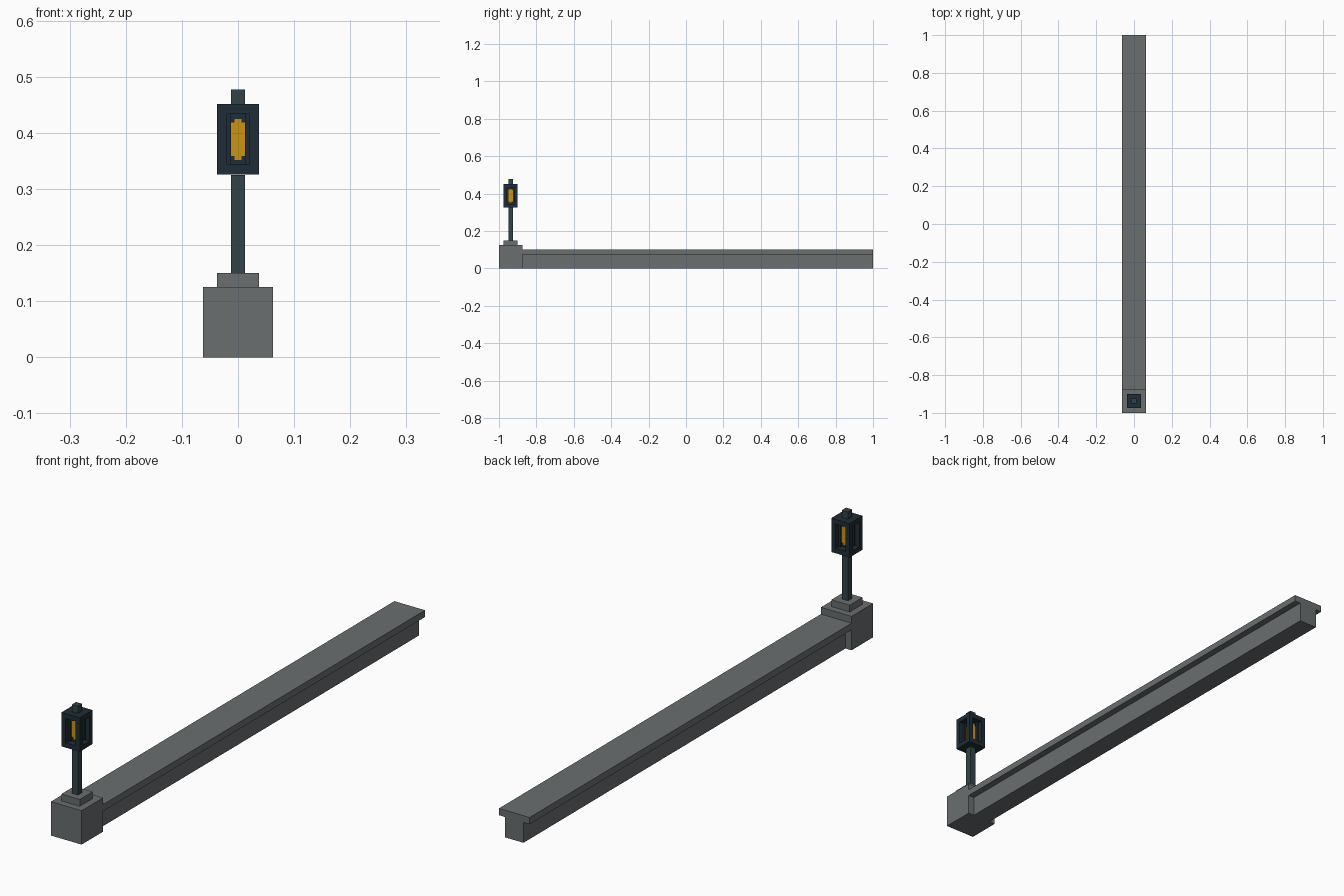
import bpy
import bmesh
from mathutils import Vector

cube = bpy.data.objects.get("Cube")
if cube:
    bpy.data.objects.remove(cube, do_unlink=True)


def material(name, srgb):
    """Flat material from 0-255 sRGB values."""
    lin = [((c / 255 + 0.055) / 1.055) ** 2.4 for c in srgb] + [1.0]
    m = bpy.data.materials.new(name)
    m.use_nodes = True
    m.diffuse_color = lin
    bsdf = m.node_tree.nodes["Principled BSDF"]
    bsdf.inputs["Base Color"].default_value = lin
    bsdf.inputs["Roughness"].default_value = 0.9
    return m


STONE = material("grey stone", (106, 110, 112))
METAL = material("dark green metal", (50, 68, 73))
FRAME = material("dark navy metal", (32, 44, 54))
GLOW = material("amber glow", (204, 149, 18))


def add_boxes(bm, boxes):
    """Each box is a (low corner, high corner) pair."""
    for lo, hi in boxes:
        lo, hi = Vector(lo), Vector(hi)
        verts = bmesh.ops.create_cube(bm, size=1)["verts"]
        for v in verts:
            v.co = (lo + hi) / 2 + v.co * (hi - lo)


def finish(bm, name, mat):
    mesh = bpy.data.meshes.new(name)
    bm.to_mesh(mesh)
    bm.free()
    mesh.materials.append(mat)
    obj = bpy.data.objects.new(name, mesh)
    bpy.context.collection.objects.link(obj)
    return obj


def box(name, half_x, y, z, mat):
    bm = bmesh.new()
    add_boxes(bm, [((-half_x, y[0], z[0]), (half_x, y[1], z[1]))])
    return finish(bm, name, mat)


LAMP_Y = -0.9375   # centre line of the lamp


def lamp_box(name, half, z, mat):
    return box(name, half, (LAMP_Y - half, LAMP_Y + half), z, mat)


# Rail: a T-shaped beam, extruded along y
profile = [(-0.0375, 0), (0.0375, 0), (0.0375, 0.075), (0.0625, 0.075),
           (0.0625, 0.1), (-0.0625, 0.1), (-0.0625, 0.075), (-0.0375, 0.075)]
bm = bmesh.new()
end = bm.faces.new([bm.verts.new((x, -0.875, z)) for x, z in profile])
ext = bmesh.ops.extrude_face_region(bm, geom=[end])["geom"]
bmesh.ops.translate(bm, vec=(0, 1.875, 0),
                    verts=[g for g in ext if isinstance(g, bmesh.types.BMVert)])
bmesh.ops.recalc_face_normals(bm, faces=bm.faces)
finish(bm, "rail_beam", STONE)

# Pier, plinth, post and cap
lamp_box("end_pier", 0.0625, (0, 0.125), STONE)
lamp_box("plinth", 0.0375, (0.125, 0.15), STONE)
lamp_box("lamp_post", 0.0125, (0.15, 0.325), METAL)
lamp_box("lantern_cap", 0.0125, (0.45, 0.477), METAL)

# Lantern: a box with a deep window pocket in each side
bm = bmesh.new()
add_boxes(bm, [((-0.0375, LAMP_Y - 0.0375, 0.326),
                (0.0375, LAMP_Y + 0.0375, 0.451))])
sides = [f for f in bm.faces if abs(f.normal.z) < 0.5]
bmesh.ops.inset_individual(bm, faces=sides, thickness=0.025)
panes = bmesh.ops.extrude_discrete_faces(bm, faces=sides)["faces"]
for f in panes:
    f.normal_update()
    push = f.normal * -0.0249
    for v in f.verts:
        v.co += push
finish(bm, "lantern_frame", FRAME)

# Flame: crossed amber plates with narrow tips at the back of the pockets
bm = bmesh.new()
for half, z0, z1 in [(0.0124, 0.359, 0.418), (0.0058, 0.352, 0.359),
                     (0.0058, 0.418, 0.425)]:
    for side in (-1, 1):
        a, b = sorted((side * 0.0124, side * 0.0134))
        add_boxes(bm, [
            ((-half, LAMP_Y + a, z0), (half, LAMP_Y + b, z1)),
            ((a, LAMP_Y - half, z0), (b, LAMP_Y + half, z1))])
finish(bm, "flame", GLOW)
